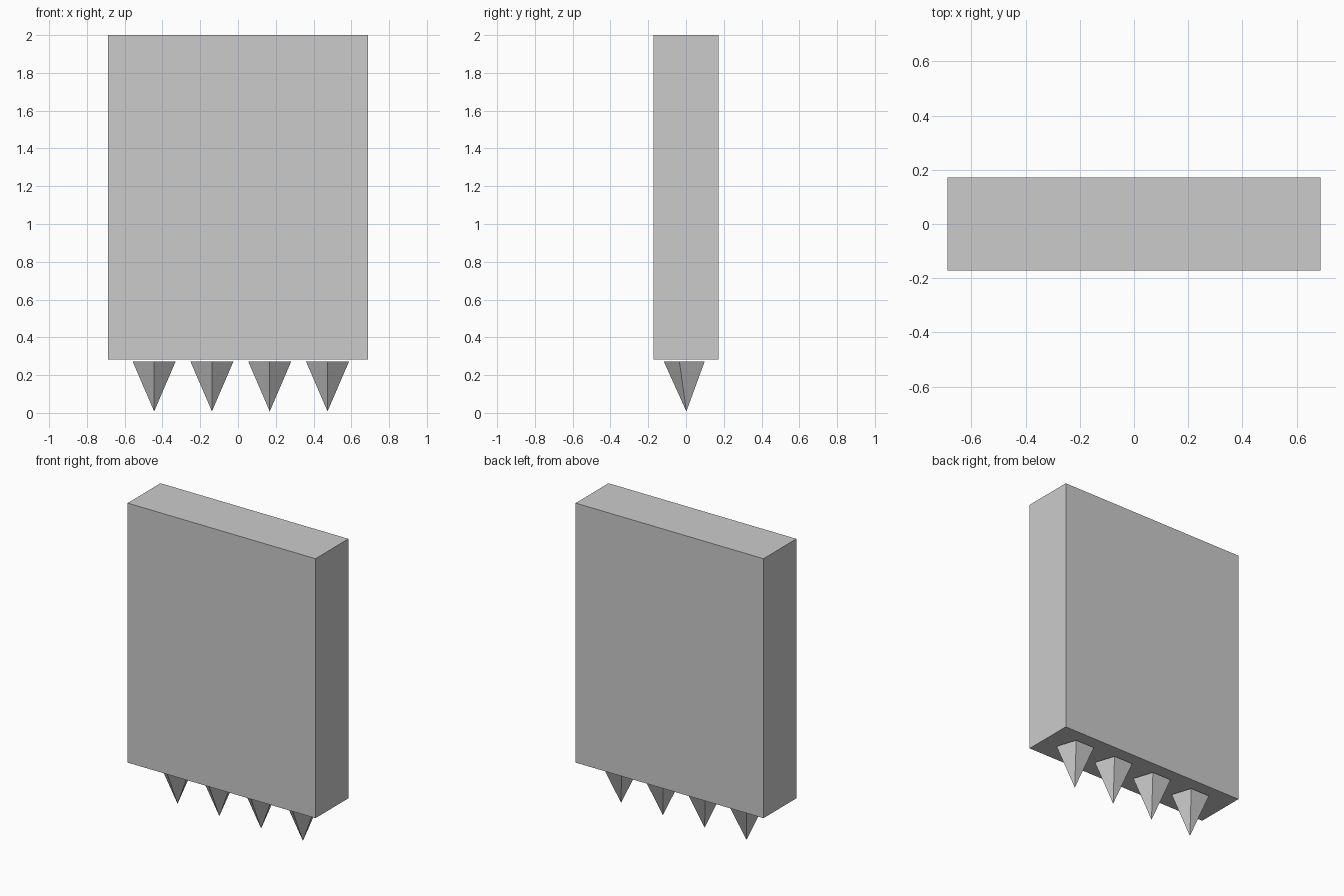
import bpy
from math import pi

if "Cube" in bpy.data.objects:
    bpy.data.objects.remove(bpy.data.objects["Cube"])

# Tall flat slab
bpy.ops.mesh.primitive_cube_add(size=1, location=(0, 0, 1.141))
slab = bpy.context.object
slab.name = "slab"
slab.scale = (1.376, 0.344, 1.718)

# Row of five-sided spikes pointing down, one corner facing the front
SPIKE_TOP, SPIKE_TIP, RADIUS = 0.273, 0.008, 0.12
for i in range(4):
    x = -0.444 + 0.306 * i
    bpy.ops.mesh.primitive_cone_add(
        vertices=5, radius1=RADIUS, radius2=0, depth=SPIKE_TOP - SPIKE_TIP,
        location=(x, 0.002, (SPIKE_TOP + SPIKE_TIP) / 2), rotation=(pi, 0, 0))
    bpy.context.object.name = f"spike_{i + 1}"
